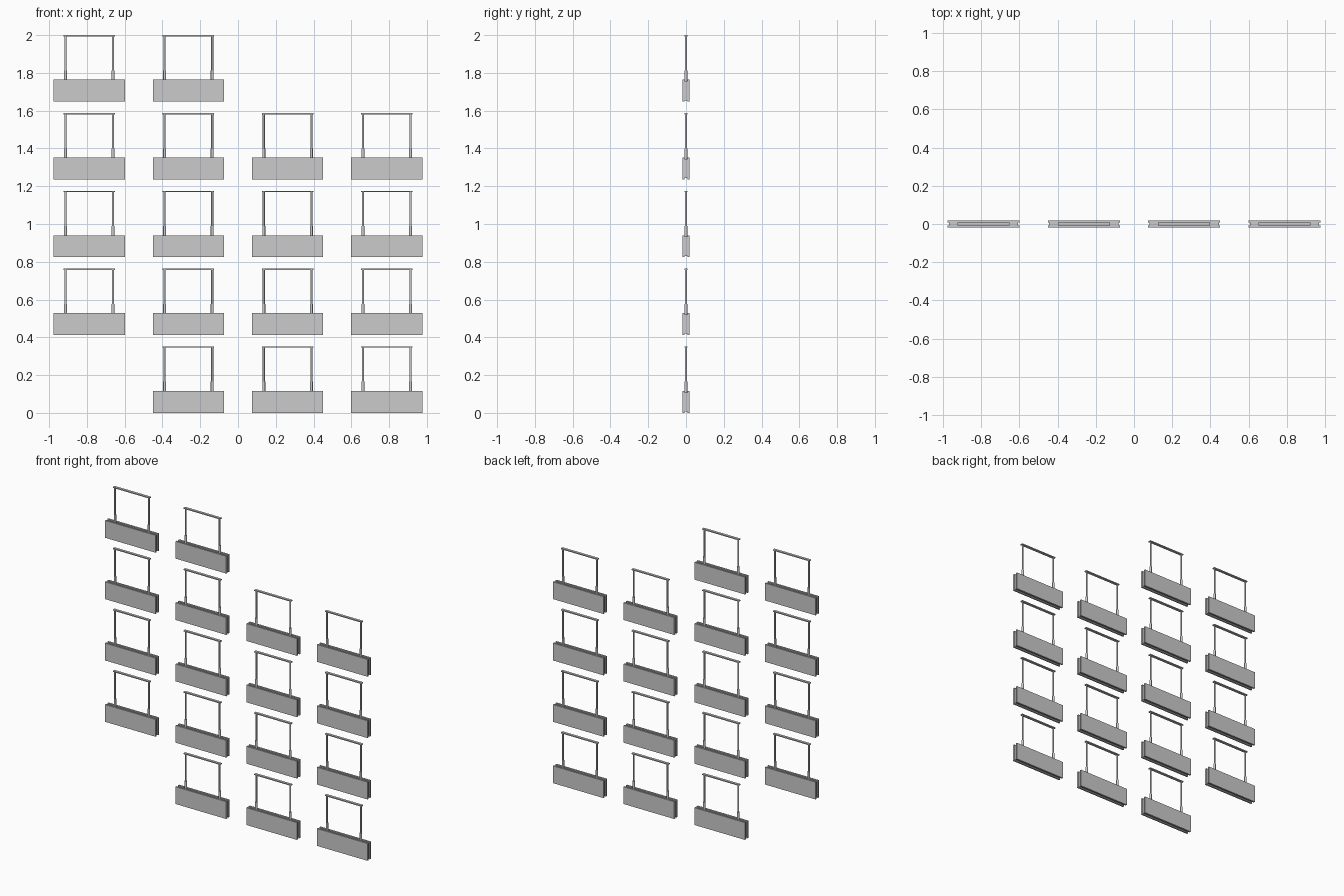
import bpy, bmesh
from mathutils import Matrix, Vector

if "Cube" in bpy.data.objects:
    bpy.data.objects.remove(bpy.data.objects["Cube"])

PITCH_X, PITCH_Z = 0.525, 0.412
SIGN_W, SIGN_H, SIGN_D = 0.376, 0.116, 0.037
TOP = 2.0 - 4 * PITCH_Z
ROD_X = 0.126


def add_box(bm, size, centre):
    m = Matrix.Translation(centre) @ Matrix.Diagonal(Vector((*size, 1.0)))
    bmesh.ops.create_cube(bm, size=1.0, matrix=m)


def add_tube(bm, radius, x, z0, z1):
    m = Matrix.Translation((x, 0, (z0 + z1) / 2))
    bmesh.ops.create_cone(bm, cap_ends=True, segments=12, radius1=radius,
                          radius2=radius, depth=z1 - z0, matrix=m)


def finish(bm, name, smooth=False):
    for f in bm.faces:
        f.smooth = smooth and abs(f.normal.z) < 0.5
    for e in bm.edges:
        if len(e.link_faces) == 2 and e.calc_face_angle(0) > 0.7:
            e.smooth = False
    mesh = bpy.data.meshes.new(name)
    bm.to_mesh(mesh)
    bm.free()
    return mesh


parts = {}

# front and back face plates of the sign
bm = bmesh.new()
plate = 0.011
for s in (-1, 1):
    add_box(bm, (SIGN_W, plate, SIGN_H), (0, s * (SIGN_D - plate) / 2, SIGN_H / 2))
parts["sign_plates"] = finish(bm, "sign_plates")

# recessed core between the plates
bm = bmesh.new()
add_box(bm, (SIGN_W - 0.014, SIGN_D - 2 * plate, SIGN_H - 0.014), (0, 0, SIGN_H / 2))
parts["sign_core"] = finish(bm, "sign_core")

# hanging rods with thicker sleeves at the foot
bm = bmesh.new()
for s in (-1, 1):
    add_tube(bm, 0.0055, s * ROD_X, SIGN_H - 0.01, TOP - 0.004)
parts["hanging_rods"] = finish(bm, "hanging_rods", True)

bm = bmesh.new()
for s in (-1, 1):
    add_tube(bm, 0.0078, s * ROD_X, SIGN_H - 0.01, 0.165)
parts["rod_sleeves"] = finish(bm, "rod_sleeves", True)

# flat ceiling rail
bm = bmesh.new()
add_box(bm, (0.272, 0.017, 0.007), (0, 0, TOP - 0.0035))
parts["ceiling_rail"] = finish(bm, "ceiling_rail")

# lay the signs out in rows, bottom to top
rows = [(1, 2, 3), (0, 1, 2, 3), (0, 1, 2, 3), (0, 1, 2, 3), (0, 1)]
for r, cols in enumerate(rows):
    for c in cols:
        for name, mesh in parts.items():
            ob = bpy.data.objects.new(f"{name}_row{r + 1}_col{c + 1}", mesh)
            ob.location = ((c - 1.5) * PITCH_X, 0, r * PITCH_Z)
            bpy.context.collection.objects.link(ob)
